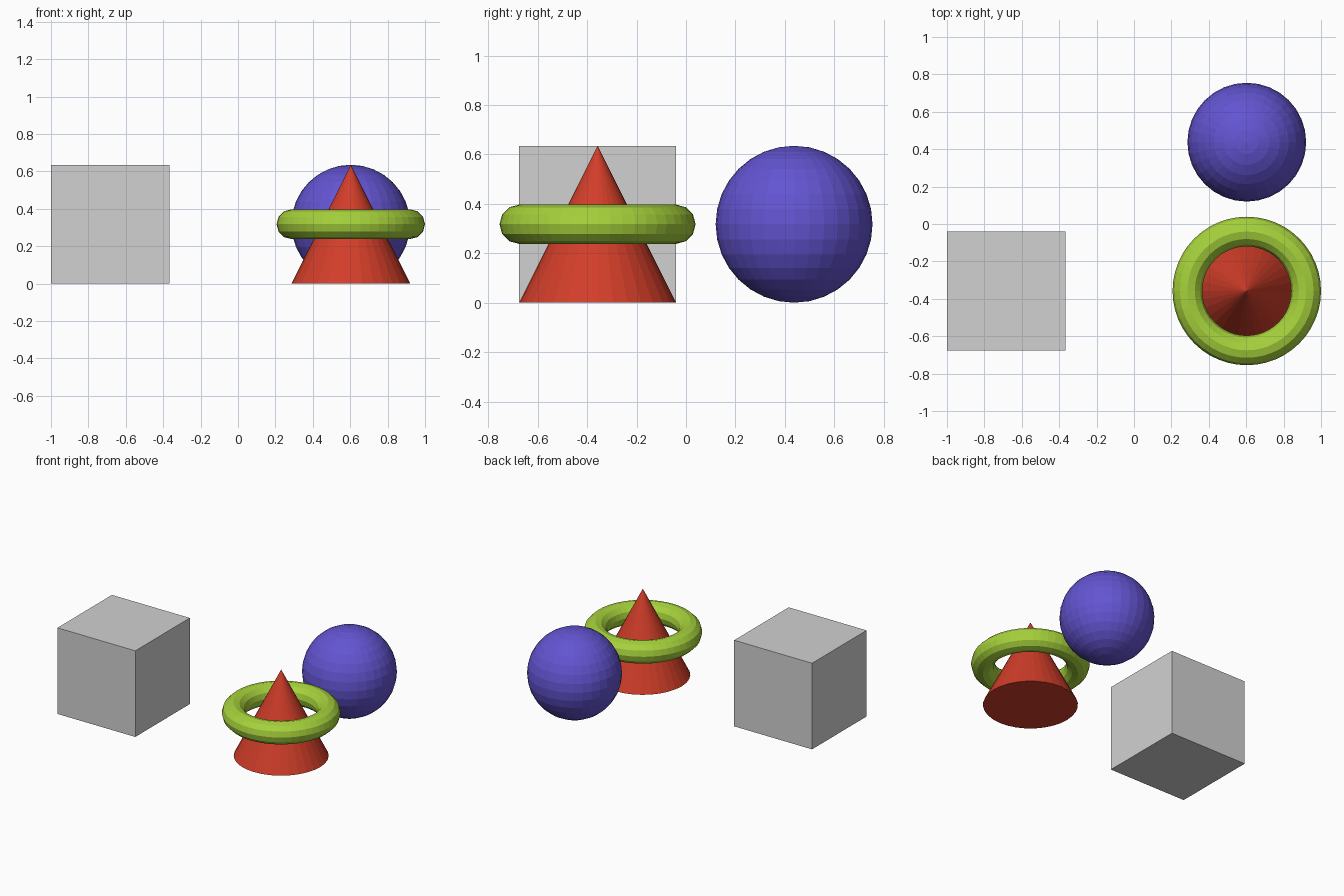
import bpy

if "Cube" in bpy.data.objects:
    bpy.data.objects.remove(bpy.data.objects["Cube"])

U = 0.3175            # half of the cube's side; every solid is sized from it
RIGHT_X = 0.603
FRONT_Y = -0.358


def material(name, rgb):
    m = bpy.data.materials.new(name)
    m.diffuse_color = (*rgb, 1.0)
    m.use_nodes = True
    m.node_tree.nodes["Principled BSDF"].inputs["Base Color"].default_value = m.diffuse_color
    return m


def finish(name, mat):
    ob = bpy.context.object
    ob.name = name
    ob.data.materials.append(mat)
    bpy.ops.object.shade_flat()


# Cube
bpy.ops.mesh.primitive_cube_add(size=2 * U, location=(-1 + U, FRONT_Y, U))
finish("cube", material("grey", (0.64, 0.64, 0.64)))

# Cone standing inside the ring
bpy.ops.mesh.primitive_cone_add(vertices=32, radius1=U, radius2=0, depth=2 * U,
                                location=(RIGHT_X, FRONT_Y, U))
finish("cone", material("red", (0.64, 0.047, 0.022)))

# Ring around the cone
bpy.ops.mesh.primitive_torus_add(major_segments=48, minor_segments=12,
                                 major_radius=U, minor_radius=U / 4,
                                 location=(RIGHT_X, FRONT_Y, U))
finish("ring", material("lime green", (0.38, 0.64, 0.044)))

# Ball behind the cone
bpy.ops.mesh.primitive_uv_sphere_add(segments=32, ring_count=16, radius=U,
                                     location=(RIGHT_X, 0.4375, U))
finish("ball", material("violet blue", (0.125, 0.089, 0.64)))
